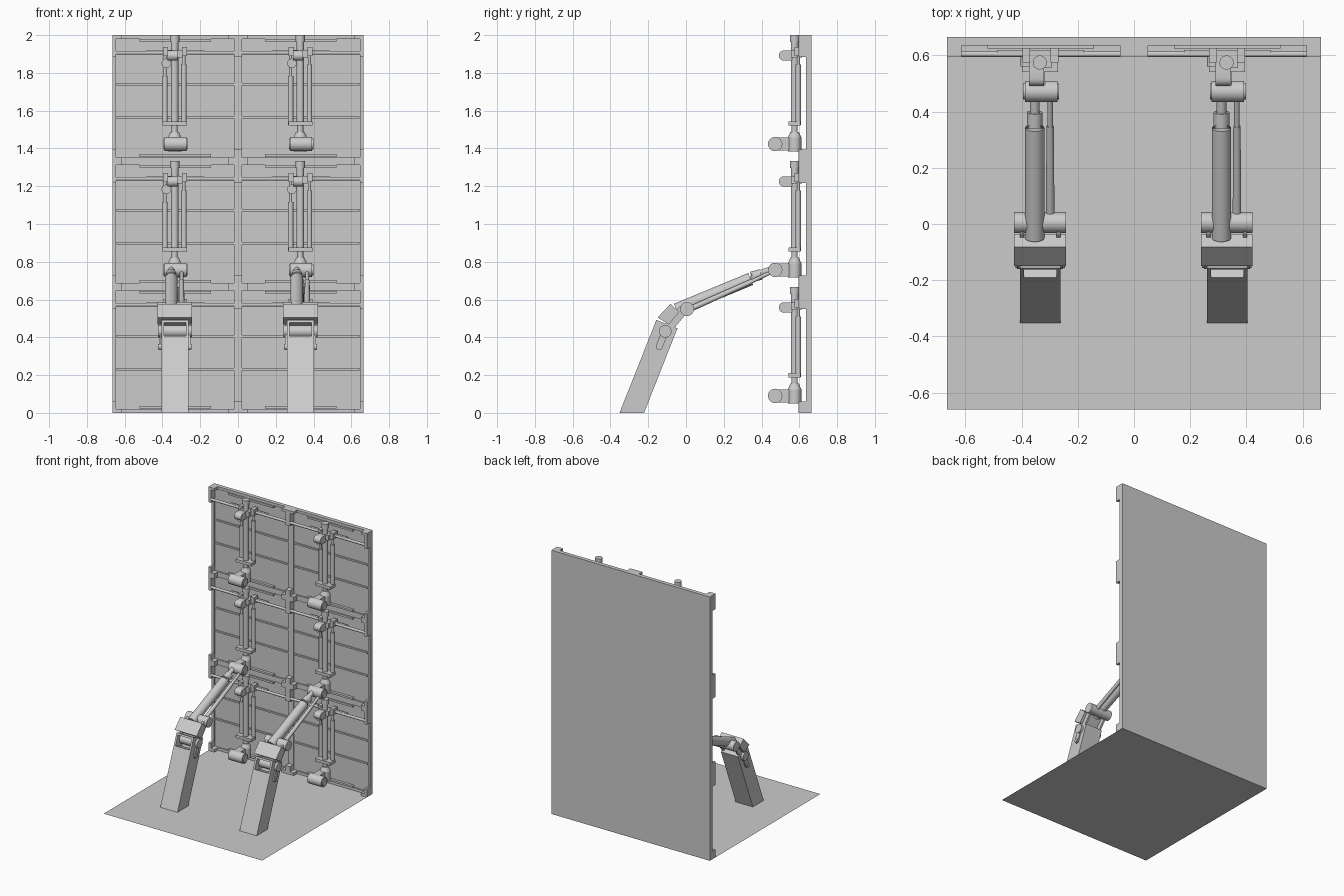
import bpy, bmesh, math
from mathutils import Vector, Matrix

if "Cube" in bpy.data.objects:
    bpy.data.objects.remove(bpy.data.objects["Cube"])

gray = bpy.data.materials.new("plain gray")
gray.diffuse_color = (0.6, 0.6, 0.6, 1)
gray.use_nodes = True
gray.node_tree.nodes["Principled BSDF"].inputs["Base Color"].default_value = gray.diffuse_color

W, H = 0.665, 2 / 3
PANELS = [(sx * W / 2, 0, r * H) for sx in (-1, 1) for r in range(3)]
ARMS = [(-W / 2, 0, 0), (W / 2, 0, 0)]


def box(bm, x0, x1, y0, y1, z0, z1):
    m = Matrix.Translation(((x0 + x1) / 2, (y0 + y1) / 2, (z0 + z1) / 2)) @ \
        Matrix.Diagonal((x1 - x0, y1 - y0, z1 - z0, 1))
    bmesh.ops.create_cube(bm, size=1, matrix=m)


def cyl(bm, p, q, r, r2=None, n=28):
    p, q = Vector(p), Vector(q)
    d = q - p
    m = Matrix.Translation((p + q) / 2) @ d.to_track_quat('Z', 'Y').to_matrix().to_4x4()
    bmesh.ops.create_cone(bm, cap_ends=True, segments=n, radius1=r,
                          radius2=r if r2 is None else r2, depth=d.length, matrix=m)


def prism(bm, pts, x0, x1):
    """Extrude a (y, z) outline along x."""
    f = bm.faces.new([bm.verts.new((x0, y, z)) for y, z in pts])
    ext = bmesh.ops.extrude_face_region(bm, geom=[f])['geom']
    vs = [v for v in ext if isinstance(v, bmesh.types.BMVert)]
    bmesh.ops.translate(bm, verts=vs, vec=(x1 - x0, 0, 0))


def capsule(a, b, r, n=10):
    """Rounded link outline between two (y, z) points."""
    t = math.atan2(b[1] - a[1], b[0] - a[0])
    pts = []
    for c, s in ((b, t - math.pi / 2), (a, t + math.pi / 2)):
        pts += [(c[0] + r * math.cos(s + math.pi * i / n),
                 c[1] + r * math.sin(s + math.pi * i / n)) for i in range(n + 1)]
    return pts


def part(name, build, places):
    bm = bmesh.new()
    build(bm)
    bmesh.ops.recalc_face_normals(bm, faces=bm.faces)
    me = bpy.data.meshes.new(name)
    bm.to_mesh(me)
    bm.free()
    me.materials.append(gray)
    me.shade_smooth()
    me.set_sharp_from_angle(angle=math.radians(35))
    for loc in places:
        ob = bpy.data.objects.new(name, me)
        ob.location = loc
        bpy.context.collection.objects.link(ob)


# Floor sheet
def floor(bm):
    bm.faces.new([bm.verts.new(v) for v in
                  ((-W, -0.66, 0), (W, -0.66, 0), (W, 0.665, 0), (-W, 0.665, 0))])


# Wall panel: back plate, low rim and shallow ribs
def plate(bm):
    box(bm, -W / 2, W / 2, 0.645, 0.665, 0, H)


def rim(bm):
    for s in (-1, 1):
        a, b = sorted((s * W / 2, s * (W / 2 - 0.02)))
        box(bm, a, b, 0.635, 0.646, 0, H)
    for z in (0, H - 0.02):
        box(bm, -W / 2 + 0.02, W / 2 - 0.02, 0.635, 0.646, z, z + 0.02)


def ribs(bm):
    for z in (0.225, 0.40):
        box(bm, -0.31, 0.31, 0.637, 0.646, z, z + 0.012)
    for z in (0.022, 0.632):
        box(bm, -0.19, 0.19, 0.625, 0.646, z, z + 0.014)


# Raised angle pieces on the four corners
def corners(bm):
    for s in (-1, 1):
        e = s * W / 2
        for z0, z1, f0, f1 in ((0, 0.06, 0, 0.02), (0.55, H, H - 0.02, H)):
            a, b = sorted((e, e - s * 0.02))
            box(bm, a, b, 0.595, 0.646, z0, z1)
            a, b = sorted((e - s * 0.02, e - s * 0.05))
            box(bm, a, b, 0.595, 0.646, f0, f1)


# Horizontal rail with its clamp
def rail(bm):
    cyl(bm, (-W / 2 + 0.003, 0.605, 0.573), (W / 2 - 0.003, 0.605, 0.573), 0.01, n=16)
    box(bm, -0.155, 0.155, 0.602, 0.62, 0.563, 0.584)


def clamp(bm):
    box(bm, -0.042, 0.038, 0.555, 0.615, 0.548, 0.588)
    for x in (-0.065, 0.035):
        box(bm, x, x + 0.028, 0.575, 0.625, 0.555, 0.603)
    prism(bm, capsule((0.518, 0.558), (0.565, 0.558), 0.027), -0.042, 0.012)
    cyl(bm, (-0.047, 0.56, 0.517), (-0.047, 0.6, 0.517), 0.025)


# Vertical column down to the hub
def column(bm):
    x, y = -0.003, 0.575
    cyl(bm, (x, y, 0.63), (x, y, H), 0.025)
    cyl(bm, (x, y, 0.2), (x, y, 0.64), 0.02)
    cyl(bm, (x, y, 0.15), (x, y, 0.2), 0.016)
    cyl(bm, (x, y, 0.125), (x, y, 0.155), 0.036, 0.022)
    cyl(bm, (x, y, 0.05), (x, y, 0.125), 0.036)


# Side pistons and the plate that holds them
def pistons(bm):
    for x, top in ((-0.054, 0.45), (0.046, 0.51)):
        cyl(bm, (x, 0.595, 0.19), (x, 0.595, top), 0.0145, n=20)
        cyl(bm, (x, 0.595, top), (x, 0.595, 0.57), 0.008, n=16)
    box(bm, -0.066, 0.062, 0.542, 0.605, 0.187, 0.21)


def roller(bm):
    cyl(bm, (-0.056, 0.472, 0.09), (0.06, 0.472, 0.09), 0.038, n=32)
    cyl(bm, (-0.062, 0.472, 0.09), (0.066, 0.472, 0.09), 0.028, n=32)
    box(bm, -0.04, 0.015, 0.48, 0.57, 0.055, 0.125)


# Extended upper arm: telescoping tube, and thinner piston beside it
D, N = Vector((0, 0.917, 0.4)), Vector((0, -0.4, 0.917))


def along(x, y, up):
    p = Vector((x, 0, 0.553)) + D * (y / 0.917)
    return p + N * up


def tube(bm):
    x = -0.021
    for y0, y1, r, r2 in ((-0.045, 0.345, 0.034, 0.034), (0.345, 0.352, 0.034, 0.028),
                          (0.352, 0.4, 0.028, 0.028), (0.4, 0.48, 0.017, 0.017)):
        cyl(bm, along(x, y0, 0.014), along(x, y1, 0.006), r, r2)


def arm_piston(bm):
    x = 0.034
    cyl(bm, along(x, 0.0, -0.012), along(x, 0.345, -0.008), 0.0155, 0.013, n=20)
    cyl(bm, along(x, 0.345, -0.008), along(x, 0.47, -0.004), 0.010, n=16)


# Elbow: axle, side links and cross block
ELBOW, HINGE, PIN = (0.005, 0.55), (-0.11, 0.432), (-0.142, 0.35)


def elbow(bm):
    cyl(bm, (-0.094, *ELBOW), (0.09, *ELBOW), 0.037, n=32)
    for x in (-0.074, 0.056):
        prism(bm, capsule(HINGE, (-0.02, 0.54), 0.026), x, x + 0.014)


def cross_block(bm):
    prism(bm, [(-0.15, 0.505), (-0.082, 0.577), (-0.036, 0.535), (-0.09, 0.468)],
          -0.094, 0.09)


def hinge(bm):
    cyl(bm, (-0.092, *HINGE), (0.088, *HINGE), 0.033, n=32)
    for x in (-0.084, 0.07):
        prism(bm, capsule(PIN, HINGE, 0.018), x, x + 0.01)
    cyl(bm, (-0.09, *PIN), (0.086, *PIN), 0.014, n=20)


# Leaning lower post with a window cut into its front
def post(bm):
    prism(bm, [(-0.352, 0), (-0.222, 0), (-0.045, 0.448), (-0.157, 0.492)], -0.073, 0.071)
    bmesh.ops.recalc_face_normals(bm, faces=bm.faces)
    up = Vector((0, 0.368, 0.93))
    cut = Vector((0, -0.157, 0.492)) - up * 0.105
    bmesh.ops.bisect_plane(bm, geom=bm.verts[:] + bm.edges[:] + bm.faces[:],
                           plane_co=cut, plane_no=up)
    front = [f for f in bm.faces if f.normal.y < -0.8 and f.calc_center_median().z > 0.4]
    bmesh.ops.inset_region(bm, faces=front, thickness=0.02)
    hole = bmesh.ops.extrude_face_region(bm, geom=front)['geom']
    bmesh.ops.translate(bm, verts=[v for v in hole if isinstance(v, bmesh.types.BMVert)],
                        vec=(0, 0.075, -0.03))
    bmesh.ops.delete(bm, geom=[f for f in front if f.is_valid], context='FACES_ONLY')


part("floor", floor, [(0, 0, 0)])
for name, fn in (("wall_plate", plate), ("panel_rim", rim), ("panel_ribs", ribs),
                 ("corner_brackets", corners), ("rail", rail), ("rail_clamp", clamp),
                 ("column", column), ("side_pistons", pistons), ("wall_roller", roller)):
    part(name, fn, PANELS)
for name, fn in (("upper_arm_tube", tube), ("upper_arm_piston", arm_piston),
                 ("elbow", elbow), ("cross_block", cross_block),
                 ("lower_hinge", hinge), ("lower_post", post)):
    part(name, fn, ARMS)
